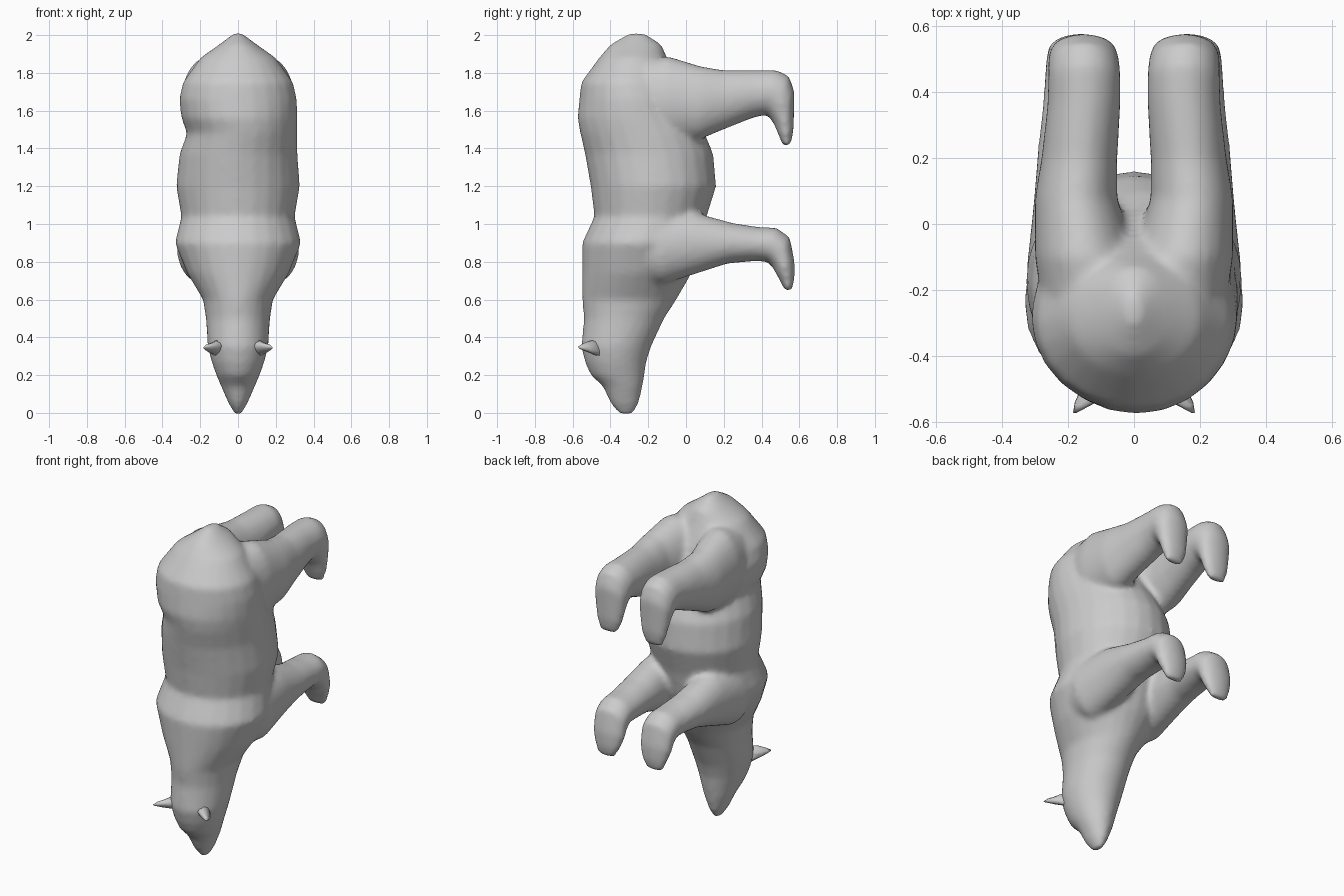
import bpy, bmesh, math
from mathutils import Vector

cube = bpy.data.objects.get("Cube")
if cube:
    bpy.data.objects.remove(cube, do_unlink=True)

grey = bpy.data.materials.new("light_grey")
grey.use_nodes = True
colour = (0.6, 0.6, 0.6, 1)
grey.diffuse_color = colour
grey.node_tree.nodes["Principled BSDF"].inputs["Base Color"].default_value = colour
grey.node_tree.nodes["Principled BSDF"].inputs["Roughness"].default_value = 0.8


def loft(bm, rings, side=1, count=24):
    """Skin elliptical rings, each spanning two side-plane points and an x range."""
    loops = []
    for ay, az, by, bz, x0, x1 in rings:
        a, b = Vector((0, ay, az)), Vector((0, by, bz))
        mid = (a + b) / 2 + Vector(((x0 + x1) / 2, 0, 0))
        loop = []
        for i in range(count):
            t = math.tau * i / count
            p = mid + (a - b) / 2 * math.cos(t)
            p.x += (x1 - x0) / 2 * math.sin(t)
            p.x *= side
            loop.append(bm.verts.new(p))
        loops.append(loop)
    faces = [bm.faces.new(loops[0]), bm.faces.new(loops[-1][::-1])]
    for lo, hi in zip(loops, loops[1:]):
        for i in range(count):
            j = (i + 1) % count
            faces.append(bm.faces.new((lo[i], hi[i], hi[j], lo[j])))
    bmesh.ops.recalc_face_normals(bm, faces=faces)


def finish(bm, name):
    mesh = bpy.data.meshes.new(name)
    bm.to_mesh(mesh)
    bm.free()
    mesh.materials.append(grey)
    mesh.shade_smooth()
    obj = bpy.data.objects.new(name, mesh)
    bpy.context.collection.objects.link(obj)
    return obj


# Head, neck and trunk: height, back y, belly y, right x, left x
trunk = [
    (-.01, -.35, -.28, -.015, .015), (.05, -.4, -.25, -.05, .05),
    (.14, -.44, -.23, -.09, .09), (.2, -.505, -.22, -.115, .115),
    (.27, -.535, -.21, -.14, .14), (.35, -.555, -.185, -.16, .16),
    (.5, -.54, -.115, -.17, .17), (.6, -.55, -.05, -.185, .185),
    (.74, -.55, .03, -.27, .27), (.9, -.55, .08, -.335, .335),
    (1.04, -.485, .11, -.3, .3), (1.2, -.505, .16, -.328, .328),
    (1.37, -.535, .145, -.31, .315), (1.48, -.56, .1, -.27, .315),
    (1.56, -.575, .05, -.3, .315), (1.66, -.565, 0, -.312, .312),
    (1.75, -.555, -.04, -.292, .292), (1.88, -.46, -.1, -.2, .2),
    (1.95, -.4, -.13, -.1, .1), (2.01, -.3, -.22, -.02, .02)]

# Limbs: outer edge y and z, inner edge y and z, inner x, outer x
hind_leg = [
    (-.3, 1.85, -.3, 1.45, .03, .27), (-.1, 1.89, -.1, 1.42, 0, .3),
    (.08, 1.835, .08, 1.45, .05, .3), (.2, 1.815, .2, 1.5, .05, .28),
    (.38, 1.815, .35, 1.56, .04, .262), (.48, 1.815, .43, 1.58, .04, .26),
    (.545, 1.785, .45, 1.55, .045, .26), (.575, 1.7, .465, 1.53, .05, .255),
    (.57, 1.5, .49, 1.47, .07, .235), (.555, 1.42, .515, 1.41, .1, .21)]
front_leg = [
    (-.3, 1.05, -.3, .72, .06, .29), (-.15, 1.07, -.12, .68, .05, .325),
    (.05, 1.06, .05, .735, .06, .305), (.25, 1.005, .22, .79, .06, .29),
    (.38, .985, .36, .803, .055, .275), (.48, .98, .43, .8, .055, .27),
    (.55, .93, .455, .775, .055, .267), (.575, .8, .475, .74, .06, .262),
    (.575, .71, .5, .695, .08, .24), (.56, .65, .525, .645, .11, .22)]

body = bmesh.new()
loft(body, [(back, z, belly, z, r, l) for z, back, belly, r, l in trunk])
for side in (-1, 1):
    loft(body, hind_leg, side)
    loft(body, front_leg, side)
bear = finish(body, "bear_body")

# Fuse the limbs into the trunk and soften the joins
remesh = bear.modifiers.new("fuse", "REMESH")
remesh.mode = "VOXEL"
remesh.voxel_size = .016
remesh.use_smooth_shade = True
soften = bear.modifiers.new("soften", "SMOOTH")
soften.factor = .5
soften.iterations = 8

# Short pointed ears
for side, name in ((-1, "right_ear"), (1, "left_ear")):
    ear = bmesh.new()
    loft(ear, [(-.47, .39, -.44, .29, .07, .13), (-.53, .375, -.49, .31, .08, .165),
               (-.55, .365, -.53, .325, .12, .18), (-.572, .35, -.565, .34, .172, .184)],
         side, 10)
    finish(ear, name)
